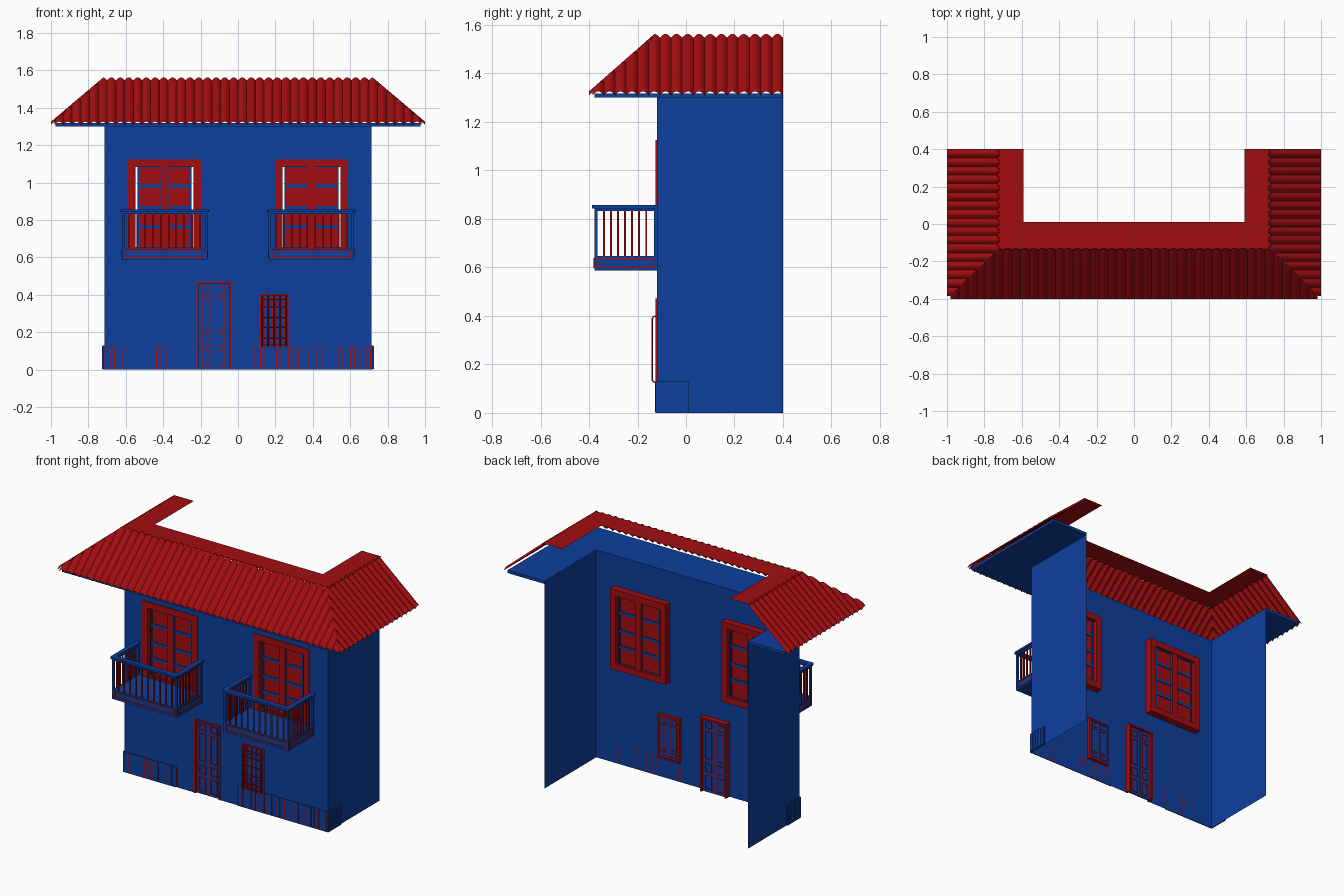
import bpy, bmesh, math
from mathutils import Vector

if "Cube" in bpy.data.objects:
    bpy.data.objects.remove(bpy.data.objects["Cube"])


def material(name, color):
    m = bpy.data.materials.new(name)
    m.diffuse_color = (*color, 1)
    m.use_nodes = True
    m.node_tree.nodes["Principled BSDF"].inputs["Base Color"].default_value = m.diffuse_color
    return m


RED = material("red", (0.36, 0.004, 0.005))
BLUE = material("blue", (0.004, 0.05, 0.34))
FY = -0.12  # plane of the front wall


def finish(name, bm, mat):
    me = bpy.data.meshes.new(name)
    bm.to_mesh(me)
    bm.free()
    ob = bpy.data.objects.new(name, me)
    bpy.context.collection.objects.link(ob)
    me.materials.append(mat)
    return ob


def boxes(name, mat, items):
    """One object from (x0, x1, y0, y1, z0, z1) boxes."""
    bm = bmesh.new()
    for x0, x1, y0, y1, z0, z1 in items:
        vs = bmesh.ops.create_cube(bm, size=1)["verts"]
        for v in vs:
            v.co = ((x0 + x1) / 2 + v.co.x * (x1 - x0), (y0 + y1) / 2 + v.co.y * (y1 - y0),
                    (z0 + z1) / 2 + v.co.z * (z1 - z0))
    return finish(name, bm, mat)


def frame(x0, x1, z0, z1, w, y0, y1):
    """Four bars round a rectangle in the front plane."""
    return [(x0, x0 + w, y0, y1, z0, z1), (x1 - w, x1, y0, y1, z0, z1),
            (x0 + w, x1 - w, y0, y1, z0, z0 + w), (x0 + w, x1 - w, y0, y1, z1 - w, z1)]


def quads(name, mat, faces):
    bm = bmesh.new()
    for f in faces:
        bm.faces.new([bm.verts.new(p) for p in f])
    bmesh.ops.remove_doubles(bm, verts=bm.verts, dist=1e-5)
    return finish(name, bm, mat)


# Walls: open-backed shell with openings left out of the front
W, H = 0.715, 1.305
openings = [(-0.585, -0.205, 0.62, 1.115), (0.205, 0.585, 0.62, 1.115),
            (-0.215, -0.045, 0.0, 0.465), (0.125, 0.265, 0.13, 0.4)]
xs = sorted({-W, W, *(v for o in openings for v in o[:2])})
zs = sorted({0, H, *(v for o in openings for v in o[2:])})
cells = []
for a, b in zip(xs, xs[1:]):
    for c, d in zip(zs, zs[1:]):
        mx, mz = (a + b) / 2, (c + d) / 2
        if not any(o[0] < mx < o[1] and o[2] < mz < o[3] for o in openings):
            cells.append([(a, FY, c), (b, FY, c), (b, FY, d), (a, FY, d)])
cells.append([(W, FY, 0), (W, 0.4, 0), (W, 0.4, H), (W, FY, H)])
cells.append([(-W, 0.4, 0), (-W, FY, 0), (-W, FY, H), (-W, 0.4, H)])
quads("walls", BLUE, cells)

# Soffit under the eaves
boxes("soffit", BLUE, [(-0.975, 0.975, -0.377, FY, 1.3, 1.318)] +
      [(min(s * W, s * 0.975), max(s * W, s * 0.975), FY, 0.4, 1.3, 1.318) for s in (-1, 1)])

# Flat roof cap, U-shaped
Z1 = 1.555
quads("roof_cap", RED, [
    [(-0.73, -0.135, Z1), (0.73, -0.135, Z1), (0.73, 0.01, Z1), (-0.73, 0.01, Z1)],
    [(0.59, 0.01, Z1), (0.73, 0.01, Z1), (0.73, 0.4, Z1), (0.59, 0.4, Z1)],
    [(-0.73, 0.01, Z1), (-0.59, 0.01, Z1), (-0.59, 0.4, Z1), (-0.73, 0.4, Z1)]])


# Ribbed tile slopes: columns run from eave to ridge, cut off along the hips
def slope(name, start, end, limit, reach, place):
    pitch, sub = 0.047, 10
    n = round((end - start) / pitch) * sub
    bm = bmesh.new()
    prev = None
    for i in range(n + 1):
        u = start + (end - start) * i / n
        bump = 0.016 * abs(math.sin(math.pi * i / sub)) - 0.008
        t = min(1, max(0.03, limit(u)))
        col = [bm.verts.new(place(u, reach * k, 1.318 + (Z1 - 1.318) * k + bump)) for k in (0, t)]
        if prev:
            bm.faces.new((prev[0], col[0], col[1], prev[1]))
        prev = col
    bmesh.ops.recalc_face_normals(bm, faces=bm.faces)
    ob = finish(name, bm, RED)
    return ob


slope("front_roof", -0.98, 0.98, lambda u: (1.0 - abs(u)) / 0.28, 0.27,
      lambda u, d, z: (u, -0.4 + d, z))
for s, side in ((1, "right"), (-1, "left")):
    slope(side + "_roof", -0.385, 0.4, lambda u: (u + 0.4) / 0.27, 0.28,
          lambda u, d, z: (s * (1.0 - d), u, z))

# Upper windows and balconies
for s, side in ((-1, "left"), (1, "right")):
    c = s * 0.392
    boxes(side + "_window_casing", RED, frame(c - 0.195, c + 0.195, 0.615, 1.125, 0.04, -0.126, -0.075) +
          [(c - 0.02, c + 0.02, -0.118, -0.08, 0.65, 1.09)])
    red, blue = [], []
    for k in (-1, 1):
        m = c + k * 0.079
        a, b = m - 0.065, m + 0.065
        red.append((a, b, -0.106, -0.094, 0.64, 1.09))
        blue += frame(a, b, 0.65, 1.087, 0.008, -0.112, -0.088)
        blue += [(a, b, -0.112, -0.088, z - 0.009, z + 0.009) for z in (0.765, 0.865, 0.98)]
    boxes(side + "_window_panels", RED, red)
    boxes(side + "_window_bars", BLUE, blue)

    h, f = 0.228, -0.378
    blue = [(c - h, c + h, f, FY, 0.587, 0.646)]
    blue += frame(c - h, c + h, 0.587, 0.845, 0.012, f, f + 0.012)
    blue.append((c - h - 0.005, c + h + 0.005, f - 0.01, f + 0.02, 0.843, 0.857))
    bal = []
    for k in (-1, 1):
        e = c + k * (h - 0.006)
        blue += [(e - 0.014, e + 0.014, f, FY, 0.843, 0.857),
                 (e - 0.006, e + 0.006, f, FY, 0.832, 0.843),
                 (e - 0.006, e + 0.006, FY - 0.012, FY, 0.64, 0.845)]
        bal += [(e - 0.004, e + 0.004, y - 0.004, y + 0.004, 0.64, 0.835)
                for y in (f + 0.04 + 0.029 * i for i in range(7))]
        # red edging on the slab ends
        x0, x1 = sorted((c + k * h, c + k * (h + 0.003)))
        bal += [(x0, x1, f + 0.012, FY - 0.012, z, z + 0.006) for z in (0.598, 0.632)]
        bal += [(x0, x1, y, y + 0.006, 0.604, 0.632) for y in (f + 0.012, FY - 0.018)]
    for i in range(10):
        x = c - 0.189 + 0.042 * i
        bal.append((x - 0.004, x + 0.004, f + 0.002, f + 0.01, 0.64, 0.835))
    bal += frame(c - h + 0.014, c + h - 0.014, 0.598, 0.638, 0.006, f - 0.003, f)
    boxes(side + "_balcony", BLUE, blue)
    boxes(side + "_balcony_balusters", RED, bal)

# Door with raised panel mouldings
boxes("door_casing", RED, frame(-0.222, -0.038, 0, 0.472, 0.011, -0.125, -0.085)[:2] +
      [(-0.222, -0.038, -0.125, -0.085, 0.461, 0.472)])
boxes("door_leaf", BLUE, [(-0.212, -0.048, -0.112, -0.1, 0, 0.462)])
panels = []
for a, b in ((-0.195, -0.147), (-0.113, -0.065)):
    for z0, z1 in ((0.015, 0.105), (0.125, 0.185), (0.205, 0.385), (0.402, 0.445)):
        panels += frame(a, b, z0, z1, 0.006, -0.116, -0.096)
boxes("door_mouldings", RED, panels + [(-0.132, -0.128, -0.114, -0.098, 0, 0.46)])

# Small ground-floor window behind its grille
boxes("small_window_casing", RED, frame(0.118, 0.27, 0.125, 0.405, 0.01, -0.126, -0.1))
boxes("small_window_leaf", BLUE, [(0.126, 0.262, -0.114, -0.105, 0.13, 0.4)])
trim = []
for a, b in ((0.138, 0.186), (0.202, 0.25)):
    for z0, z1 in ((0.145, 0.175), (0.185, 0.345), (0.355, 0.39)):
        trim += frame(a, b, z0, z1, 0.005, -0.117, -0.102)
boxes("small_window_mouldings", RED, trim)


def bar(name, points):
    cu = bpy.data.curves.new(name, "CURVE")
    cu.dimensions = "3D"
    cu.bevel_depth, cu.bevel_resolution = 0.0035, 1
    sp = cu.splines.new("POLY")
    sp.points.add(len(points) - 1)
    for p, q in zip(sp.points, points):
        p.co = (*q, 1)
    ob = bpy.data.objects.new(name, cu)
    cu.materials.append(RED)
    bpy.context.collection.objects.link(ob)


for i in range(5):
    x = 0.13 + 0.032 * i
    bar("grille_upright", [(x, y, z) for y, z in ((FY, 0.4), (-0.134, 0.397), (-0.14, 0.388),
                                                 (-0.14, 0.137), (-0.134, 0.128), (FY, 0.125))])
for z in (0.17, 0.225, 0.28, 0.335, 0.375):
    bar("grille_crossbar", [(0.125, -0.14, z), (0.263, -0.14, z)])

# Plinth panels with uneven upright stripes, wrapping the corners
boxes("plinth", BLUE, [(-0.722, -0.35, -0.125, FY, 0, 0.13), (0.08, 0.722, -0.125, FY, 0, 0.13),
                       (W, 0.722, FY, 0.01, 0, 0.13), (-0.722, -W, FY, 0.01, 0, 0.13)])
stripes = []
for a, b in ((-0.715, -0.35), (0.085, 0.715)):
    n = round((b - a) / 0.03)
    for i in range(n + 1):
        x = a + (b - a) * i / n + 0.006 * math.sin(i * 2.3)
        stripes.append((x - 0.0025, x + 0.0025, -0.127, FY, 0.003, 0.128))
boxes("plinth_stripes", RED, stripes)
boxes("plinth_side_boards", BLUE, [(s * 0.7235 - 0.0025, s * 0.7235 + 0.0025, y, y + 0.018, 0.004, 0.126)
                                   for s in (-1, 1) for y in (-0.115 + 0.025 * i for i in range(5))])
